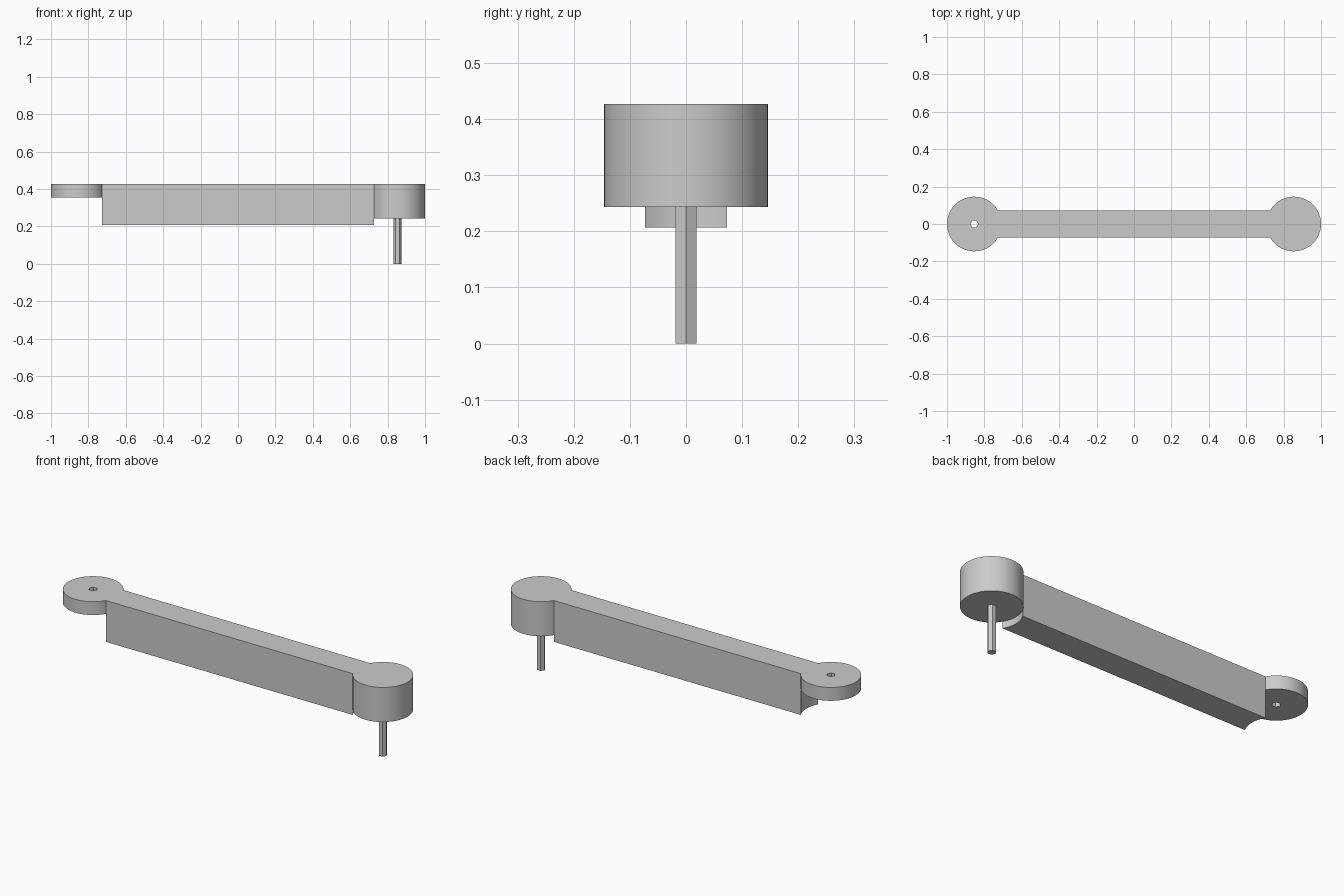
import bpy, bmesh
from math import sin, cos, radians

cube = bpy.data.objects.get("Cube")
if cube:
    bpy.data.objects.remove(cube)

END_X, RADIUS, PIN_R = 0.854, 0.146, 0.0213
TOP = 0.427

grey = bpy.data.materials.new("plain_grey")
grey.use_nodes = True
colour = (0.6, 0.6, 0.6, 1)
grey.diffuse_color = colour
grey.node_tree.nodes["Principled BSDF"].inputs["Base Color"].default_value = colour


def arc(cx, r, start, end, step):
    """Points around (cx, 0), angles in degrees, end included."""
    n = round((end - start) / step)
    return [(cx + r * cos(radians(start + i * step)),
             r * sin(radians(start + i * step))) for i in range(n + 1)]


def circle(cx, r, sides):
    return arc(cx, r, 0, 360, 360 / sides)[:-1]


def prism(name, loops, z0, z1):
    """Fill the outline (and holes) and extrude it upwards."""
    bm = bmesh.new()
    edges = []
    for loop in loops:
        vs = [bm.verts.new((x, y, z0)) for x, y in loop]
        edges += [bm.edges.new((vs[i - 1], vs[i])) for i in range(len(vs))]
    bmesh.ops.triangle_fill(bm, edges=edges, use_beauty=True)
    out = bmesh.ops.extrude_face_region(bm, geom=bm.faces[:], use_keep_orig=True)
    moved = [g for g in out["geom"] if isinstance(g, bmesh.types.BMVert)]
    bmesh.ops.translate(bm, verts=moved, vec=(0, 0, z1 - z0))
    bmesh.ops.recalc_face_normals(bm, faces=bm.faces[:])
    mesh = bpy.data.meshes.new(name)
    bm.to_mesh(mesh)
    bm.free()
    mesh.materials.append(grey)
    obj = bpy.data.objects.new(name, mesh)
    bpy.context.collection.objects.link(obj)
    bpy.ops.object.select_all(action='DESELECT')
    obj.select_set(True)
    bpy.context.view_layer.objects.active = obj
    bpy.ops.object.shade_smooth_by_angle(angle=radians(30))
    return obj


# Bar whose scooped ends follow the round end pieces
right_scoop = arc(END_X, RADIUS, 150, 210, 5)
left_scoop = arc(-END_X, RADIUS, -30, 30, 5)
prism("bar", [right_scoop + left_scoop], 0.207, TOP)

# Thin eye with a six-sided hole, and thick boss with a six-sided pin
prism("eye_disc", [circle(-END_X, RADIUS, 72), circle(-END_X, PIN_R, 6)], 0.356, TOP)
prism("boss", [circle(END_X, RADIUS, 72)], 0.243, TOP)
prism("pin", [circle(END_X, PIN_R, 6)], 0, 0.243)
